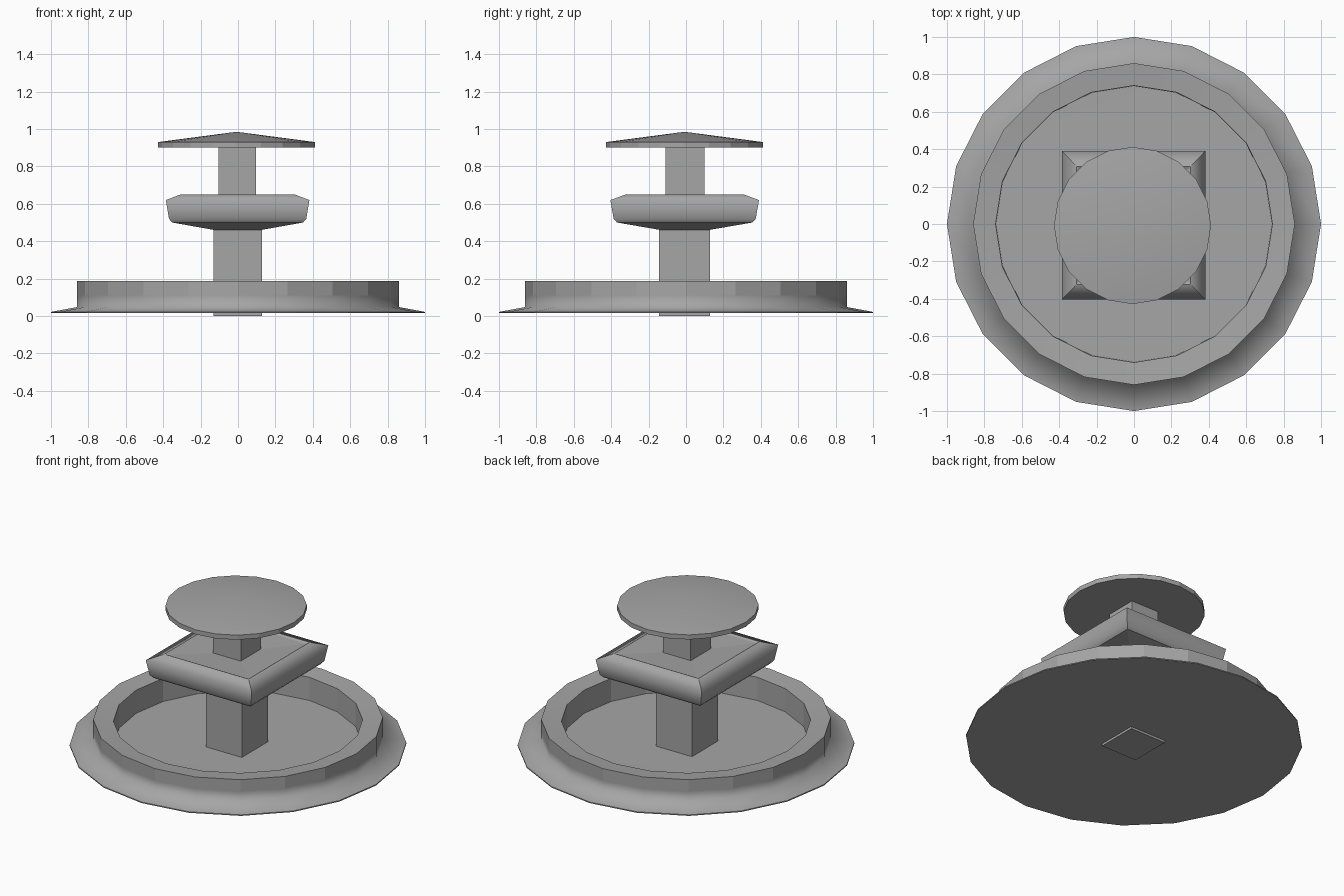
import bpy
import bmesh
from math import cos, sin, pi, sqrt

old = bpy.data.objects.get("Cube")
if old:
    bpy.data.objects.remove(old, do_unlink=True)

stone = bpy.data.materials.new("grey_stone")
stone.use_nodes = True
colour = (0.38, 0.38, 0.38, 1)
stone.diffuse_color = colour
stone.node_tree.nodes["Principled BSDF"].inputs["Base Color"].default_value = colour


def lathe(name, profile, sides, centre=(0, 0), smooth_bands=(), depth=1):
    """Revolve (half width, height) points; four sides give a square plan."""
    square = sides == 4
    scale = sqrt(2) if square else 1
    phase = pi / 4 if square else 0
    bm = bmesh.new()
    rings = []
    for r, z in profile:
        if r == 0:
            rings.append([bm.verts.new((*centre, z))])
            continue
        angles = [phase + 2 * pi * i / sides for i in range(sides)]
        rings.append([bm.verts.new((centre[0] + r * scale * cos(a),
                                    centre[1] + r * scale * depth * sin(a), z)) for a in angles])
    for band, (low, high) in enumerate(zip(rings, rings[1:])):
        for i in range(sides):
            j = (i + 1) % sides
            corners = [low[i], low[j], high[j], high[i]] if len(high) > 1 else [low[i], low[j], high[0]]
            bm.faces.new(corners).smooth = band in smooth_bands
    # Close the open ends
    bm.faces.new(rings[0][::-1])
    if len(rings[-1]) > 1:
        bm.faces.new(rings[-1])
    # Keep the corners of square parts sharp
    if square:
        for edge in bm.edges:
            a, b = edge.verts
            edge.smooth = abs(a.co.z - b.co.z) < 1e-4
    bmesh.ops.recalc_face_normals(bm, faces=bm.faces)
    mesh = bpy.data.meshes.new(name)
    bm.to_mesh(mesh)
    bm.free()
    mesh.materials.append(stone)
    bpy.context.collection.objects.link(bpy.data.objects.new(name, mesh))


# Basin: skirt, outer wall, rim, inner wall and flat floor
lathe("basin", [(1, 0.015), (1, 0.022), (0.86, 0.048), (0.86, 0.11), (0.86, 0.187),
                (0.74, 0.175), (0.738, 0.024), (0, 0.02)],
      20, smooth_bands=(1, 2, 4, 6))

# Lower and upper square columns
lathe("lower_column", [(0.13, 0), (0.13, 0.47)], 4, (-0.002, -0.008), depth=1.04)
lathe("upper_column", [(0.1, 0.6), (0.1, 0.93)], 4, (-0.003, -0.006), depth=1.04)

# Square middle bowl with rounded sides and a shallow dished top
lathe("middle_bowl", [(0.125, 0.46), (0.35, 0.5), (0.367, 0.52), (0.384, 0.62),
                      (0.305, 0.65), (0.29, 0.643), (0, 0.625)],
      4, (-0.002, -0.007), smooth_bands=(1, 2, 3), depth=1.035)

# Round cap with a low conical top
lathe("top_cap", [(0.42, 0.9), (0.42, 0.93), (0, 0.985)],
      20, (-0.008, -0.008), smooth_bands=(1,))
